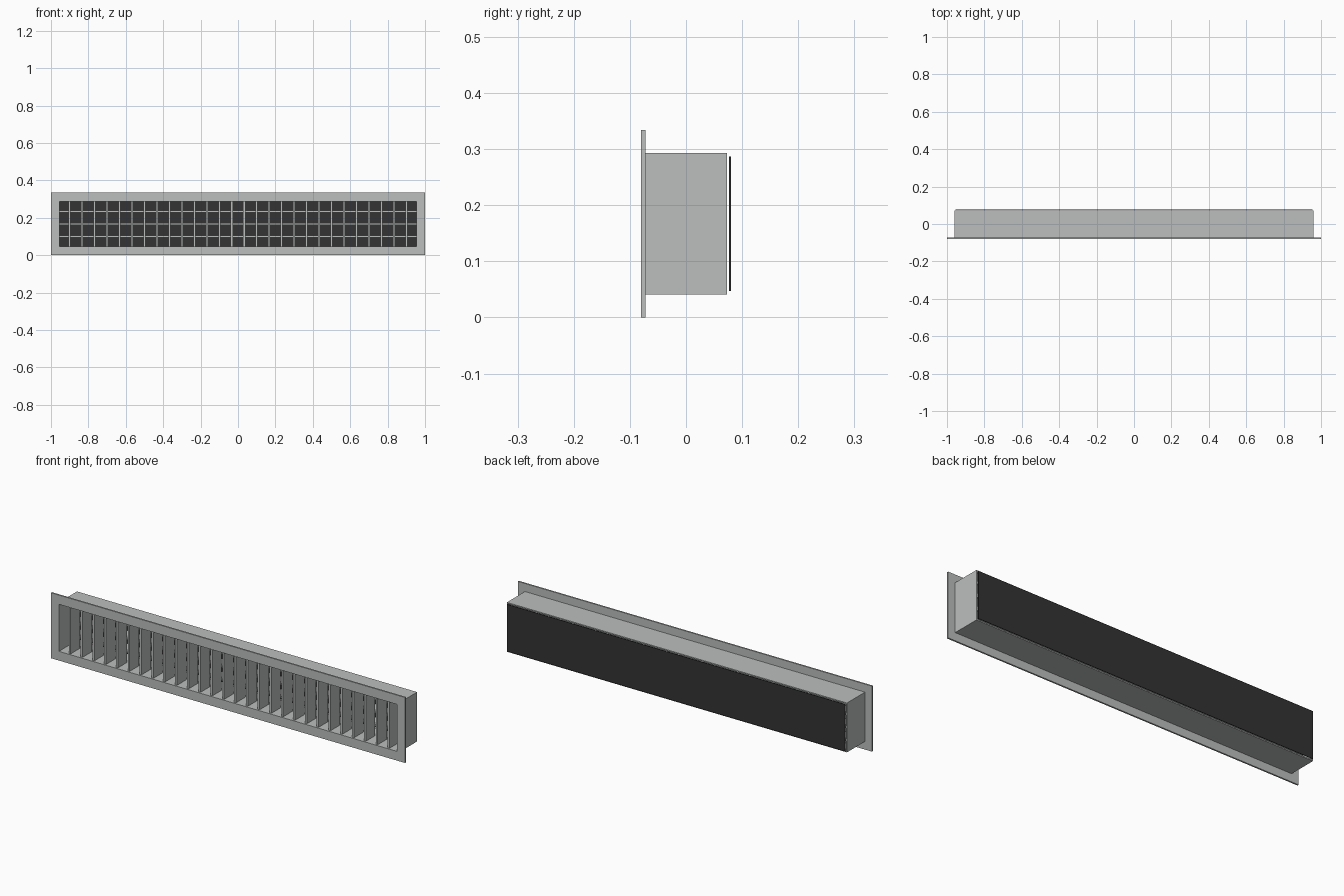
import bpy
import bmesh
from mathutils import Matrix, Vector

cube = bpy.data.objects.get("Cube")
if cube:
    bpy.data.objects.remove(cube, do_unlink=True)


def make_material(name, color):
    mat = bpy.data.materials.new(name)
    mat.use_nodes = True
    mat.diffuse_color = color
    mat.node_tree.nodes["Principled BSDF"].inputs["Base Color"].default_value = color
    return mat


METAL = make_material("light grey metal", (0.5, 0.52, 0.51, 1))
DARK = make_material("black backing", (0.033, 0.033, 0.033, 1))
MID_Z = 0.167


def finish(name, bm, mat):
    bmesh.ops.recalc_face_normals(bm, faces=bm.faces)
    mesh = bpy.data.meshes.new(name)
    bm.to_mesh(mesh)
    bm.free()
    mesh.materials.append(mat)
    obj = bpy.data.objects.new(name, mesh)
    bpy.context.collection.objects.link(obj)
    return obj


def add_box(name, size, center, mat):
    bm = bmesh.new()
    bmesh.ops.create_cube(bm, size=1, matrix=Matrix.Translation(center) @ Matrix.Diagonal((*size, 1)))
    return finish(name, bm, mat)


def add_frame(name, outer, inner, y0, y1, mat):
    """Rectangular ring, given half sizes, extruded from y0 to y1."""
    bm = bmesh.new()
    corners = [(-1, -1), (1, -1), (1, 1), (-1, 1)]
    rings = [[bm.verts.new((sx * hx, y0, MID_Z + sz * hz)) for sx, sz in corners]
             for hx, hz in (outer, inner)]
    faces = []
    for i in range(4):
        j = (i + 1) % 4
        faces.append(bm.faces.new((rings[0][i], rings[0][j], rings[1][j], rings[1][i])))
    result = bmesh.ops.extrude_face_region(bm, geom=faces, use_keep_orig=True)
    moved = [g for g in result["geom"] if isinstance(g, bmesh.types.BMVert)]
    bmesh.ops.translate(bm, verts=moved, vec=Vector((0, y1 - y0, 0)))
    return finish(name, bm, mat)


# Front flange and the duct collar behind it
opening = (0.955, 0.12)
add_frame("front_flange", (1, MID_Z), opening, -0.08, -0.072, METAL)
add_frame("duct_collar", (0.96, 0.126), opening, -0.072, 0.073, METAL)

# Vertical blades in front
pitch = 1 / 15
for i in range(28):
    add_box(f"vertical_blade_{i + 1}", (0.011, 0.075, 0.24),
            ((i - 13.5) * pitch, -0.034, MID_Z), METAL)

# Horizontal blades behind them
for i in range(3):
    add_box(f"horizontal_blade_{i + 1}", (1.91, 0.066, 0.01),
            (0, 0.037, MID_Z + (i - 1) * pitch), METAL)

# Backing sheet, just clear of the collar
add_box("backing_sheet", (1.91, 0.003, 0.24), (0, 0.0785, MID_Z), DARK)
